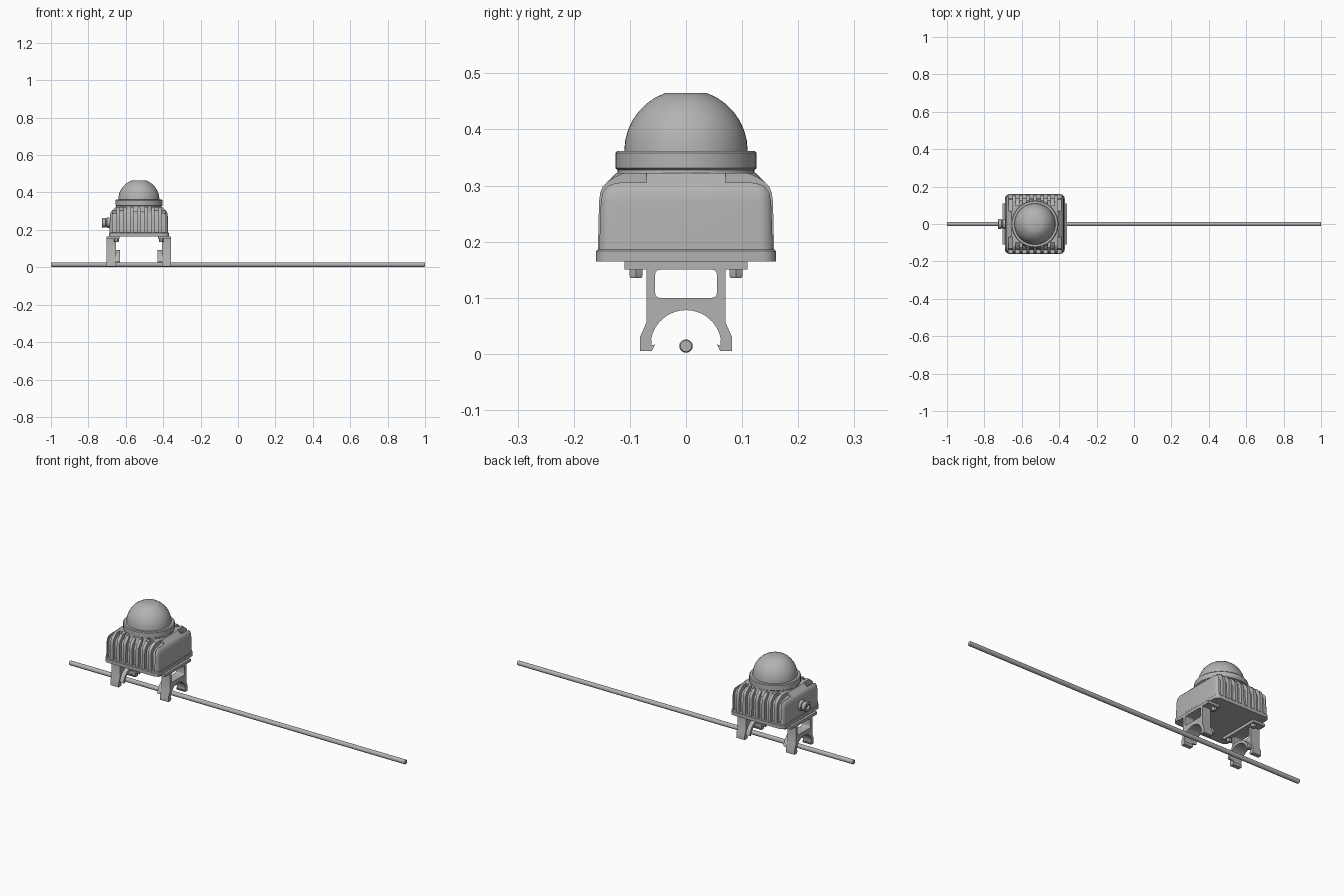
import bpy, bmesh
from math import sin, cos, pi, radians
from mathutils import Matrix, Vector

if "Cube" in bpy.data.objects:
    bpy.data.objects.remove(bpy.data.objects["Cube"])

CX = -0.53  # centre of the lamp along the rod

grey = bpy.data.materials.new("satin_grey")
grey.use_nodes = True
grey.diffuse_color = (0.45, 0.45, 0.45, 1)
grey.node_tree.nodes["Principled BSDF"].inputs["Base Color"].default_value = (0.45, 0.45, 0.45, 1)


def select(ob):
    bpy.ops.object.select_all(action='DESELECT')
    ob.select_set(True)
    bpy.context.view_layer.objects.active = ob


def finish(ob, angle=32):
    ob.data.materials.clear()
    ob.data.materials.append(grey)
    select(ob)
    bpy.ops.object.shade_smooth_by_angle(angle=radians(angle))
    return ob


def loft(name, rings, matrix=Matrix()):
    """Skin a stack of equal-length rings and cap both ends."""
    bm = bmesh.new()
    rows = [[bm.verts.new(p) for p in ring] for ring in rings]
    n = len(rows[0])
    for a, b in zip(rows, rows[1:]):
        for i in range(n):
            j = (i + 1) % n
            bm.faces.new((a[i], a[j], b[j], b[i]))
    bm.faces.new(rows[0][::-1])
    bm.faces.new(rows[-1])
    bmesh.ops.recalc_face_normals(bm, faces=bm.faces)
    bm.transform(matrix)
    me = bpy.data.meshes.new(name)
    bm.to_mesh(me)
    bm.free()
    ob = bpy.data.objects.new(name, me)
    bpy.context.collection.objects.link(ob)
    return ob


def lathe(name, profile, loc, along_x=False, steps=48):
    rings = [[(r * cos(2 * pi * i / steps), r * sin(2 * pi * i / steps), z)
              for i in range(steps)] for r, z in profile]
    turn = Matrix.Rotation(pi / 2, 4, 'Y') if along_x else Matrix()
    return finish(loft(name, rings, Matrix.Translation(loc) @ turn))


def rounded(hx, hy, r, n=5):
    """Outline of a rounded rectangle."""
    pts = []
    for q, (sx, sy) in enumerate([(1, 1), (-1, 1), (-1, -1), (1, -1)]):
        for k in range(n + 1):
            a = pi / 2 * (q + k / n)
            pts.append((sx * (hx - r) + r * cos(a), sy * (hy - r) + r * sin(a)))
    return pts


def plate(name, loops, x, thick):
    """Extrude y-z outlines (later ones are holes) along x."""
    cu = bpy.data.curves.new(name, 'CURVE')
    cu.dimensions = '2D'
    cu.fill_mode = 'BOTH'
    cu.extrude = thick / 2
    for loop in loops:
        sp = cu.splines.new('POLY')
        sp.points.add(len(loop) - 1)
        for p, (y, z) in zip(sp.points, loop):
            p.co = (y, z, 0, 1)
        sp.use_cyclic_u = True
    ob = bpy.data.objects.new(name, cu)
    bpy.context.collection.objects.link(ob)
    ob.rotation_euler = (pi / 2, 0, pi / 2)
    ob.location.x = x
    select(ob)
    bpy.ops.object.convert(target='MESH')
    ob = bpy.context.object
    bm = bmesh.new()
    bm.from_mesh(ob.data)
    bmesh.ops.remove_doubles(bm, verts=bm.verts, dist=1e-5)
    bmesh.ops.recalc_face_normals(bm, faces=bm.faces)
    bm.to_mesh(ob.data)
    bm.free()
    return ob


# Housing: rounded square shell with a sloping shoulder
shell = [(0.185, 0.157, 0.025), (0.27, 0.155, 0.025), (0.287, 0.153, 0.025),
         (0.299, 0.148, 0.025), (0.305, 0.142, 0.025), (0.322, 0.125, 0.03)]
housing = loft("housing", [[(x + CX, y, z) for x, y in rounded(h, h, r)] for z, h, r in shell])

# Cooling slots on the front and back, cut out of the housing
cutters = []
for side in (-1, 1):
    for i in range(8):
        off = (i - 3.5) * 0.0375
        inner = 0.07 if i in (0, 7) else 0.1
        path = [(0.2, 0.18), (0.14, 0.18), (0.138, 0.275), (0.13, 0.288),
                (inner, 0.305), (inner, 0.35), (0.2, 0.35)]
        cutters.append(plate("slot_cutter", [[(side * y, z) for y, z in path]], CX + off, 0.021))
select(cutters[0])
for c in cutters:
    c.select_set(True)
bpy.ops.object.join()
cutter = bpy.context.object
cutter.hide_render = True
cut = housing.modifiers.new("slots", 'BOOLEAN')
cut.object = cutter
cut.operation = 'DIFFERENCE'
cut.solver = 'EXACT'
select(housing)
bpy.ops.object.modifier_apply(modifier=cut.name)
bpy.data.objects.remove(cutter)
finish(housing)

# Base plate closing the housing
finish(loft("base_plate", [[(x + CX, y, z) for x, y in rounded(h, h, 0.025)]
                           for z, h in ((0.165, 0.16), (0.183, 0.16), (0.186, 0.157))]))

# Neck, collar and dome
lathe("neck", [(0.135, 0.295), (0.122, 0.318), (0.122, 0.332)], (CX, 0, 0))
lathe("collar", [(0.122, 0.328), (0.126, 0.331), (0.126, 0.358), (0.122, 0.362), (0.108, 0.362)],
      (CX, 0, 0))
dome = [(0.11 * cos(radians(a)), 0.3615 + 0.11 * sin(radians(a))) for a in range(0, 71, 10)]
lathe("dome", dome, (CX, 0, 0))

# Cable gland on the right side, with a hollow end
lathe("cable_gland", [(0.028, 0.04), (0.028, 0.026), (0.022, 0.024), (0.022, 0.02), (0.026, 0.018),
                      (0.026, 0.003), (0.023, 0), (0.013, 0), (0.013, 0.012)],
      (CX - 0.197, 0, 0.238), along_x=True, steps=24)

# Clip outline: straight legs, flared feet and a round arch
half = [(0.07, 0.152), (0.07, 0.057), (0.082, 0.03), (0.082, 0.005), (0.061, 0.005),
        (0.055, 0.017), (0.061, 0.015)]
arch = [(0.063 * cos(radians(a)), 0.016 + 0.062 * sin(radians(a))) for a in range(10, 171, 10)]
clip = half + arch + [(-y, z) for y, z in reversed(half)]
window = [(y, z + 0.125) for y, z in rounded(0.055, 0.025, 0.008, 3)]
grip = arch + [(y * 1.18, 0.016 + (z - 0.016) * 1.25) for y, z in reversed(arch)]

for side, label in ((-1, "right"), (1, "left")):
    # Mounting bracket at each end of the housing
    finish(plate(label + "_clip", [clip, window], CX + side * 0.148, 0.05))
    finish(plate(label + "_grip", [grip], CX + side * 0.112, 0.024))
    flange = [(y, z + 0.158) for y, z in rounded(0.11, 0.0075, 0.001, 1)]
    finish(plate(label + "_flange", [flange], CX + side * 0.138, 0.07))
    for y, end in ((-0.089, "front"), (0.089, "back")):
        lathe(f"{label}_{end}_bolt", [(0.011, 0.135), (0.013, 0.138), (0.013, 0.152)],
              (CX + side * 0.12, y, 0), steps=6)

# Long rod passing under the clips
lathe("rod", [(0.01, -1), (0.012, -0.997), (0.012, 0.997), (0.01, 1)], (0, 0, 0.014),
      along_x=True, steps=16)
